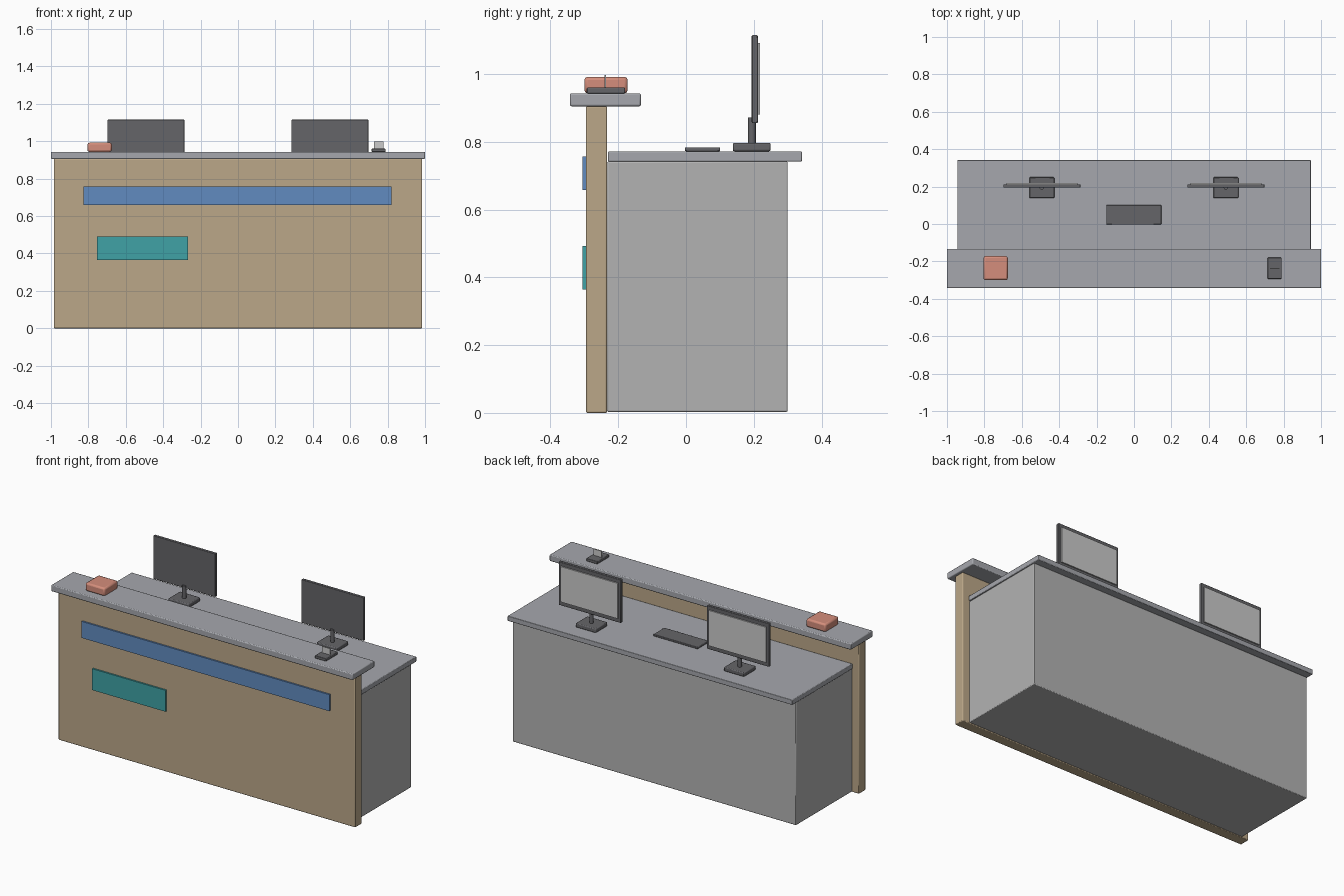
import bpy

if "Cube" in bpy.data.objects:
    bpy.data.objects.remove(bpy.data.objects["Cube"])

# Palette
COLORS = {
    "wood": (0.50, 0.39, 0.25, 1),
    "blue": (0.12, 0.26, 0.53, 1),
    "teal": (0.05, 0.36, 0.38, 1),
    "coral": (0.66, 0.27, 0.20, 1),
    "worktop": (0.38, 0.39, 0.42, 1),
    "body": (0.45, 0.45, 0.45, 1),
    "dark": (0.13, 0.13, 0.14, 1),
    "light": (0.65, 0.66, 0.67, 1),
}
MATS = {}
for key, color in COLORS.items():
    MATS[key] = bpy.data.materials.new(key)
    MATS[key].diffuse_color = color


def finish(obj, name, mat, bevel):
    obj.name = name
    obj.data.materials.append(MATS[mat])
    if bevel:
        mod = obj.modifiers.new("bevel", "BEVEL")
        mod.width = bevel
        mod.segments = 2
        mod.limit_method = "ANGLE"
    bpy.ops.object.shade_smooth_by_angle()
    return obj


def box(name, x, y, z, mat, bevel=0.0):
    """Box from (min, max) ranges on each axis."""
    ranges = (x, y, z)
    bpy.ops.mesh.primitive_cube_add(size=1, location=[(a + b) / 2 for a, b in ranges])
    obj = bpy.context.object
    obj.scale = [b - a for a, b in ranges]
    bpy.ops.object.transform_apply(location=False, rotation=False, scale=True)
    return finish(obj, name, mat, bevel)


# Counter
box("front_panel", (-0.985, 0.985), (-0.295, -0.233), (0, 0.905), "wood", 0.004)
box("desk_body", (-0.94, 0.94), (-0.233, 0.30), (0.003, 0.742), "body", 0.004)
box("worktop", (-0.945, 0.945), (-0.23, 0.342), (0.742, 0.772), "worktop", 0.003)
box("counter_ledge", (-1, 1), (-0.343, -0.133), (0.905, 0.943), "worktop", 0.005)

# Front decoration
box("blue_stripe", (-0.825, 0.82), (-0.305, -0.294), (0.658, 0.757), "blue")
box("teal_plaque", (-0.755, -0.267), (-0.305, -0.294), (0.364, 0.492), "teal")

# Two monitors facing the back
for side, cx in (("left", -0.493), ("right", 0.491)):
    box(f"{side}_monitor_base", (cx - 0.067, cx + 0.067), (0.138, 0.25),
        (0.772, 0.797), "dark", 0.005)
    bpy.ops.mesh.primitive_cylinder_add(vertices=20, radius=0.0115, depth=0.085,
                                        location=(cx, 0.1945, 0.8295))
    finish(bpy.context.object, f"{side}_monitor_neck", "dark", 0)
    box(f"{side}_monitor_case", (cx - 0.206, cx + 0.206), (0.194, 0.212),
        (0.855, 1.115), "dark", 0.003)
    box(f"{side}_monitor_screen", (cx - 0.19, cx + 0.19), (0.211, 0.219),
        (0.88, 1.092), "light")

# Desk items
box("keyboard", (-0.148, 0.146), (-0.003, 0.101), (0.772, 0.784), "dark", 0.003)
box("tissue_box", (-0.805, -0.675), (-0.30, -0.172), (0.943, 0.992), "coral", 0.01)
box("card_holder_base", (0.715, 0.789), (-0.293, -0.18), (0.943, 0.96), "dark", 0.003)
box("card_holder_plate", (0.726, 0.778), (-0.241, -0.236), (0.957, 0.998), "light")

for m in bpy.data.materials:
    if m.users and not m.is_grease_pencil:
        m.use_nodes = True
        m.node_tree.nodes["Principled BSDF"].inputs["Base Color"].default_value = m.diffuse_color
